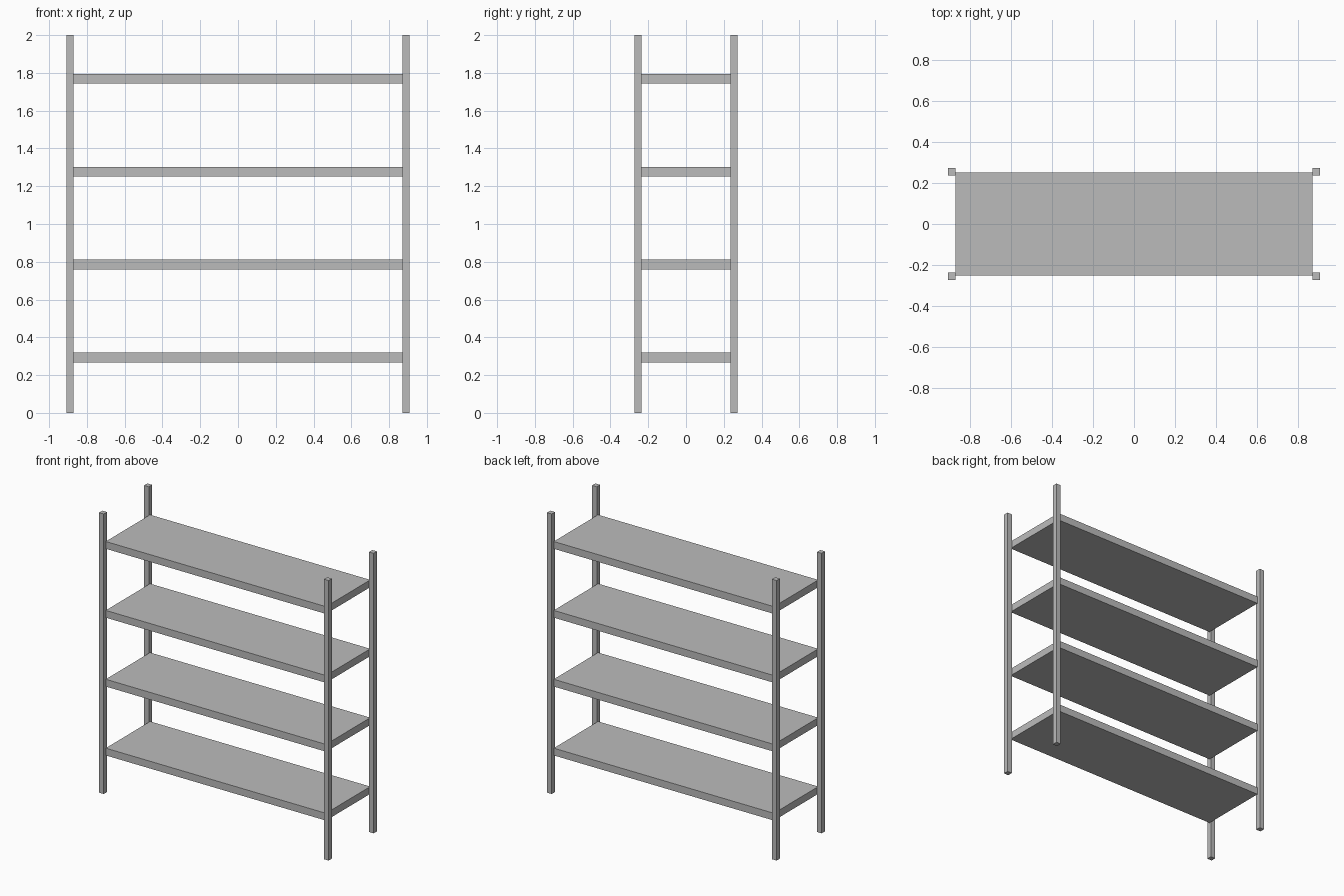
import bpy

if "Cube" in bpy.data.objects:
    bpy.data.objects.remove(bpy.data.objects["Cube"])

grey = bpy.data.materials.new("grey metal")
grey.diffuse_color = (0.5, 0.5, 0.5, 1)
grey.use_nodes = True
grey.node_tree.nodes["Principled BSDF"].inputs["Base Color"].default_value = grey.diffuse_color


def box(name, lo, hi):
    """Axis-aligned box between two corners."""
    bpy.ops.mesh.primitive_cube_add(size=1, location=[(a + b) / 2 for a, b in zip(lo, hi)])
    ob = bpy.context.object
    ob.name = name
    ob.scale = [b - a for a, b in zip(lo, hi)]
    bpy.ops.object.transform_apply(location=False, rotation=False, scale=True)
    ob.data.materials.append(grey)
    return ob


# Four square corner posts
POST = 0.037
for sx, side in ((-1, "left"), (1, "right")):
    for sy, end in ((-1, "front"), (1, "back")):
        cx, cy, h = sx * 0.8885, sy * 0.2545, POST / 2
        box(f"{end}_{side}_post", (cx - h, cy - h, 0), (cx + h, cy + h, 2))

# Four evenly spaced shelves, meeting the inner faces of the posts
for i in range(4):
    z = 0.267 + i * 0.492
    box(f"shelf_{i + 1}", (-0.87, -0.25, z), (0.87, 0.25, z + 0.052))
